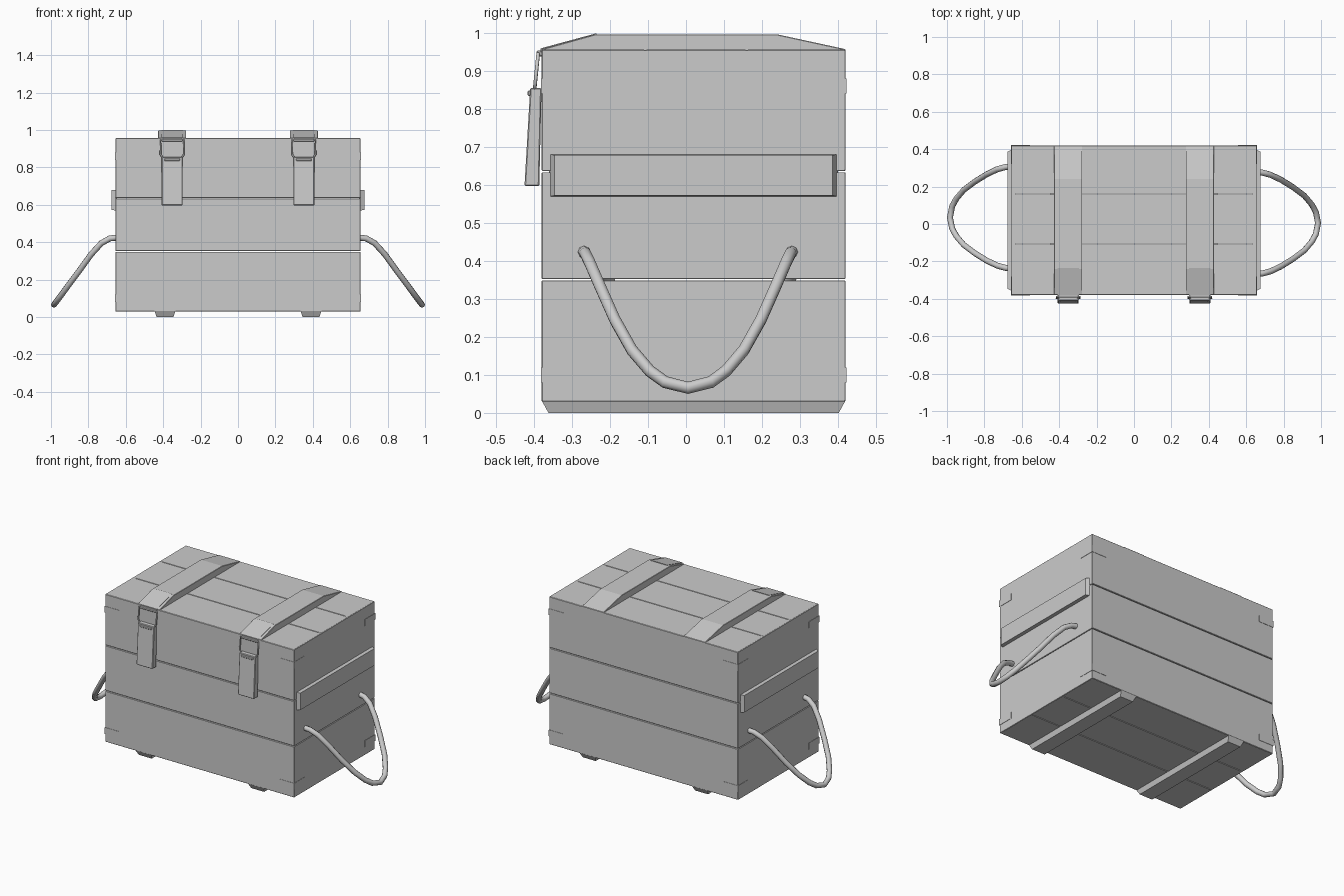
import bpy, bmesh
from mathutils import Vector

if "Cube" in bpy.data.objects:
    bpy.data.objects.remove(bpy.data.objects["Cube"])

CY = 0.02                      # body centre in y
X, Y0, Y1, Z0, Z1 = 0.655, -0.38, 0.42, 0.03, 0.955
T, GAP = 0.022, 0.004          # board thickness, seam width


def mesh_object(name, bm):
    bmesh.ops.recalc_face_normals(bm, faces=bm.faces)
    me = bpy.data.meshes.new(name)
    bm.to_mesh(me)
    bm.free()
    ob = bpy.data.objects.new(name, me)
    bpy.context.collection.objects.link(ob)
    return ob


def box(name, lo, hi, bevel=0.0):
    bm = bmesh.new()
    bmesh.ops.create_cube(bm, size=1)
    for v in bm.verts:
        v.co = [(hi[i] if v.co[i] > 0 else lo[i]) for i in range(3)]
    ob = mesh_object(name, bm)
    if bevel:
        m = ob.modifiers.new("bevel", 'BEVEL')
        m.width, m.segments = bevel, 1
    return ob


def prism(name, yz, x0, x1, bevel=0.0):
    # y-z profile extruded along x
    bm = bmesh.new()
    face = bm.faces.new([bm.verts.new((x0, y, z)) for y, z in yz])
    ext = bmesh.ops.extrude_face_region(bm, geom=[face])["geom"]
    for v in ext:
        if isinstance(v, bmesh.types.BMVert):
            v.co.x = x1
    ob = mesh_object(name, bm)
    if bevel:
        m = ob.modifiers.new("bevel", 'BEVEL')
        m.width, m.segments = bevel, 1
    return ob


def taper(name, centre, half, axis, sign, shrink):
    # box whose face on one side is inset
    bm = bmesh.new()
    bmesh.ops.create_cube(bm, size=2)
    for v in bm.verts:
        outer = v.co[axis] * sign > 0
        for i in range(3):
            v.co[i] *= half[i] - (shrink[i] if outer else 0)
        v.co += Vector(centre)
    return mesh_object(name, bm)


def tube(name, pts, radius, cyclic=False, res=2):
    cu = bpy.data.curves.new(name, 'CURVE')
    cu.dimensions = '3D'
    cu.bevel_depth, cu.bevel_resolution = radius, res
    cu.use_fill_caps = True
    sp = cu.splines.new('POLY')
    sp.points.add(len(pts) - 1)
    for p, co in zip(sp.points, pts):
        p.co = (*co, 1)
    sp.use_cyclic_u = cyclic
    sp.use_smooth = True
    ob = bpy.data.objects.new(name, cu)
    bpy.context.collection.objects.link(ob)
    return ob


# Wall boards: three rows on every side
rows = [(Z0, 0.35), (0.35, 0.635), (0.635, Z1)]
for i, (a, b) in enumerate(rows):
    a += GAP / 2 if i else 0
    b -= GAP / 2 if i < 2 else 0
    box(f"front_board_{i}", (-X, Y0, a), (X, Y0 + T, b), 0.002)
    box(f"back_board_{i}", (-X, Y1 - T, a), (X, Y1, b), 0.002)
    for s, side in ((-1, "left"), (1, "right")):
        xs = sorted((s * X, s * (X - T)))
        box(f"{side}_board_{i}", (xs[0], Y0 + 0.003, a), (xs[1], Y1 - 0.003, b), 0.001)

# Lid and floor boards
cols = [(Y0, -0.107), (-0.107, 0.16), (0.16, Y1)]
for i, (a, b) in enumerate(cols):
    a += GAP / 2 if i else 0.003
    b -= GAP / 2 if i < 2 else 0.003
    box(f"lid_board_{i}", (-X + 0.003, a, Z1 - T), (X - 0.003, b, Z1 + 0.0005), 0.001)
    box(f"floor_board_{i}", (-X + 0.003, a, Z0 - 0.0005), (X - 0.003, b, Z0 + T), 0.001)

# Thin corner bindings
for sx in (-1, 1):
    for sy in (-1, 1):
        for z in (0.86, 0.10):
            fy = CY + sy * 0.4
            xs = sorted((sx * (X + 0.002), sx * (X - 0.10)))
            ys = sorted((fy + sy * 0.002, fy - sy * 0.004))
            box("corner_binding", (xs[0], ys[0], z - 0.02), (xs[1], ys[1], z + 0.02))
            xs = sorted((sx * (X + 0.002), sx * (X - 0.004)))
            ys = sorted((fy + sy * 0.002, fy - sy * 0.10))
            box("corner_binding", (xs[0], ys[0], z - 0.02), (xs[1], ys[1], z + 0.02))

for s, side in ((-1, "left"), (1, "right")):
    # Side battens with chamfered ends
    taper(f"{side}_batten", (s * 0.662, CY, 0.625), (0.014, 0.38, 0.056), 0, s,
          (0, 0.014, 0.003))
    # Tapered skids below
    taper(f"{side}_skid", (s * 0.39, CY, 0.0165), (0.056, 0.4, 0.0165), 2, -1,
          (0.011, 0.018, 0))

    # Hanging rope handles
    half = [(0.64, -0.275, 0.425), (0.685, -0.27, 0.42), (0.73, -0.258, 0.395),
            (0.785, -0.232, 0.335), (0.85, -0.192, 0.245), (0.91, -0.147, 0.165),
            (0.95, -0.10, 0.110), (0.972, -0.06, 0.081), (0.984, 0, 0.066)]
    path = half + [(x, -y, z) for x, y, z in half[-2::-1]]
    off = 0.005 if s > 0 else 0.035
    tube(f"{side}_rope_handle", [(s * x, y + off, z) for x, y, z in path], 0.016)

    # Lid straps and metal plate on the front slope
    c = s * 0.352
    prism(f"{side}_lid_strap", [(-0.38, 0.94), (-0.38, 0.957), (-0.24, 0.996),
          (0.24, 0.996), (0.42, 0.957), (0.42, 0.94)], c - 0.075, c + 0.075, 0.002)
    prism(f"{side}_hinge_plate", [(-0.383, 0.95), (-0.383, 0.959), (-0.235, 0.999),
          (-0.235, 0.99)], c - 0.058, c + 0.058)

    # Latch: catch, wire loop, lever and lip
    box(f"{side}_latch_catch", (c - 0.055, -0.394, 0.938), (c + 0.055, -0.376, 0.953), 0.003)
    loop = [(-0.062, 0.945), (0.062, 0.945), (0.062, 0.868), (0.050, 0.85),
            (-0.050, 0.85), (-0.062, 0.868)]
    tube(f"{side}_latch_loop", [(c + x, -0.389 - (0.945 - z) * 0.1, z) for x, z in loop],
         0.005, True, 1)
    prism(f"{side}_latch_lever", [(-0.38, 0.855), (-0.410, 0.855), (-0.425, 0.597),
          (-0.386, 0.597)], c - 0.056, c + 0.056, 0.003)
    box(f"{side}_latch_lip", (c - 0.042, -0.417, 0.834), (c + 0.042, -0.395, 0.848), 0.003)
